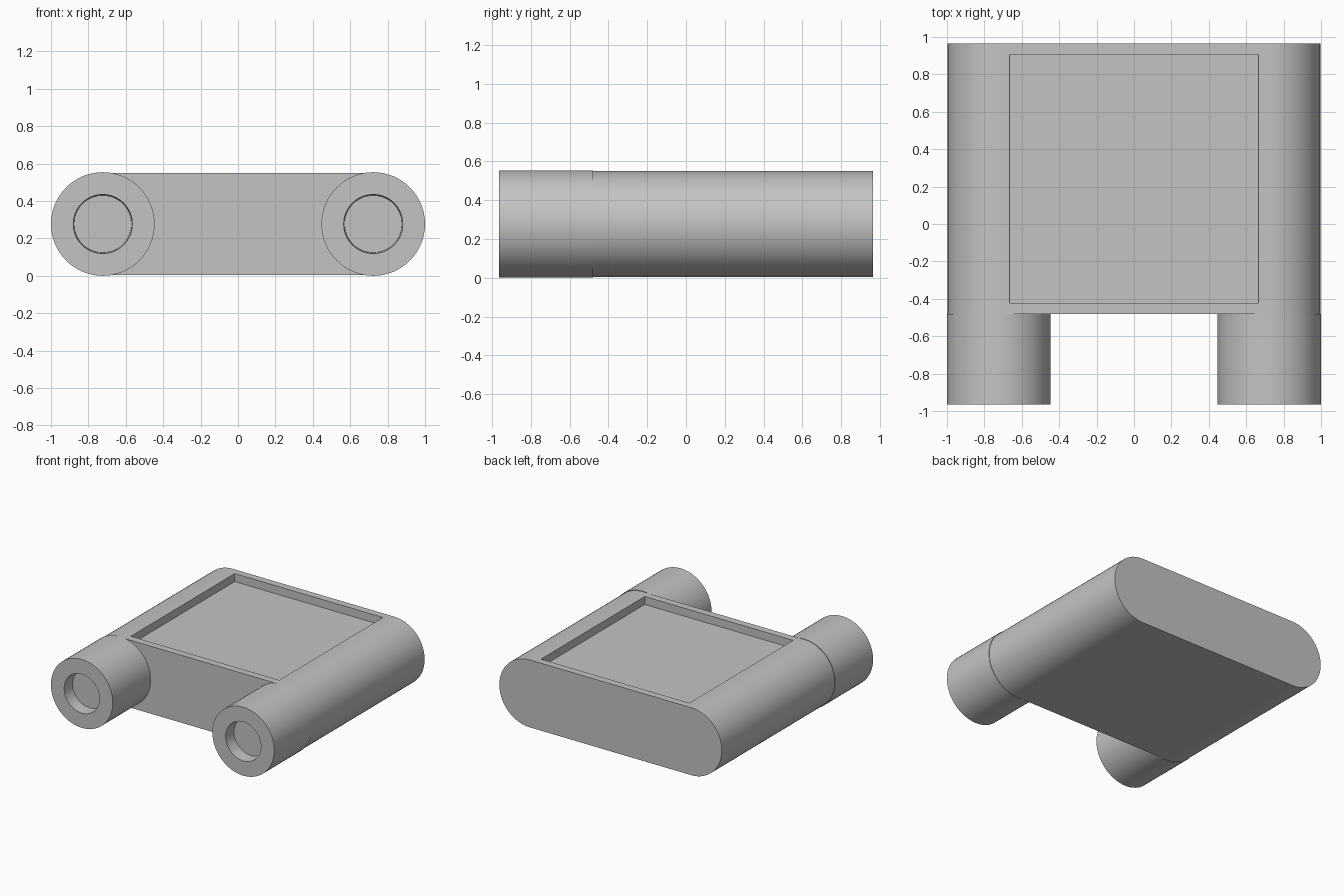
import bpy, bmesh, math
from mathutils import Vector

if "Cube" in bpy.data.objects:
    bpy.data.objects.remove(bpy.data.objects["Cube"])

grey = bpy.data.materials.new("plain grey")
grey.diffuse_color = (0.55, 0.55, 0.55, 1)
grey.use_nodes = True
grey.node_tree.nodes["Principled BSDF"].inputs["Base Color"].default_value = grey.diffuse_color

CX, CZ = 0.723, 0.277      # tube axis
R_TUBE, R_BODY = 0.277, 0.273
FRONT, MID, BACK = -0.965, -0.48, 0.965


def finish(bm, name):
    bmesh.ops.recalc_face_normals(bm, faces=bm.faces)
    mesh = bpy.data.meshes.new(name)
    bm.to_mesh(mesh)
    bm.free()
    mesh.materials.append(grey)
    obj = bpy.data.objects.new(name, mesh)
    bpy.context.collection.objects.link(obj)
    bpy.ops.object.select_all(action='DESELECT')
    obj.select_set(True)
    bpy.context.view_layer.objects.active = obj
    bpy.ops.object.shade_smooth_by_angle(angle=math.radians(30))
    return obj


# Body: rounded slab extruded from front to back
bm = bmesh.new()
n = 32
outline = []
for side, start in ((1, -math.pi / 2), (-1, math.pi / 2)):
    for i in range(n + 1):
        a = start + math.pi * i / n
        outline.append(bm.verts.new((side * CX + R_BODY * math.cos(a), MID,
                                     CZ + R_BODY * math.sin(a))))
cap = bm.faces.new(outline)
ext = bmesh.ops.extrude_face_region(bm, geom=[cap], use_keep_orig=True)
moved = [g for g in ext["geom"] if isinstance(g, bmesh.types.BMVert)]
bmesh.ops.translate(bm, verts=moved, vec=(0, BACK - MID, 0))
bmesh.ops.recalc_face_normals(bm, faces=bm.faces)

# Sunken panel in the flat top
top = max((f for f in bm.faces if f.normal.z > 0.999),
          key=lambda f: f.calc_area())
bmesh.ops.inset_region(bm, faces=[top], thickness=0.083)
bmesh.ops.inset_region(bm, faces=[top], thickness=0.0001)
bmesh.ops.translate(bm, verts=top.verts[:], vec=(0, 0, -0.065))
finish(bm, "body")


# Front tubes: turned profile with a recessed eyepiece
def tube(name, x):
    profile = [(0, FRONT + 0.1), (0.153, FRONT + 0.1), (0.158, FRONT),
               (R_TUBE, FRONT), (R_TUBE, MID), (0, MID)]
    bm = bmesh.new()
    verts = [bm.verts.new((x + r, y, CZ)) for r, y in profile]
    edges = [bm.edges.new(p) for p in zip(verts, verts[1:])]
    bmesh.ops.spin(bm, geom=verts + edges, cent=Vector((x, 0, CZ)),
                   axis=(0, 1, 0), angle=2 * math.pi, steps=64,
                   use_merge=True)
    bmesh.ops.remove_doubles(bm, verts=bm.verts, dist=1e-5)
    finish(bm, name)


tube("left_tube", -CX)
tube("right_tube", CX)
